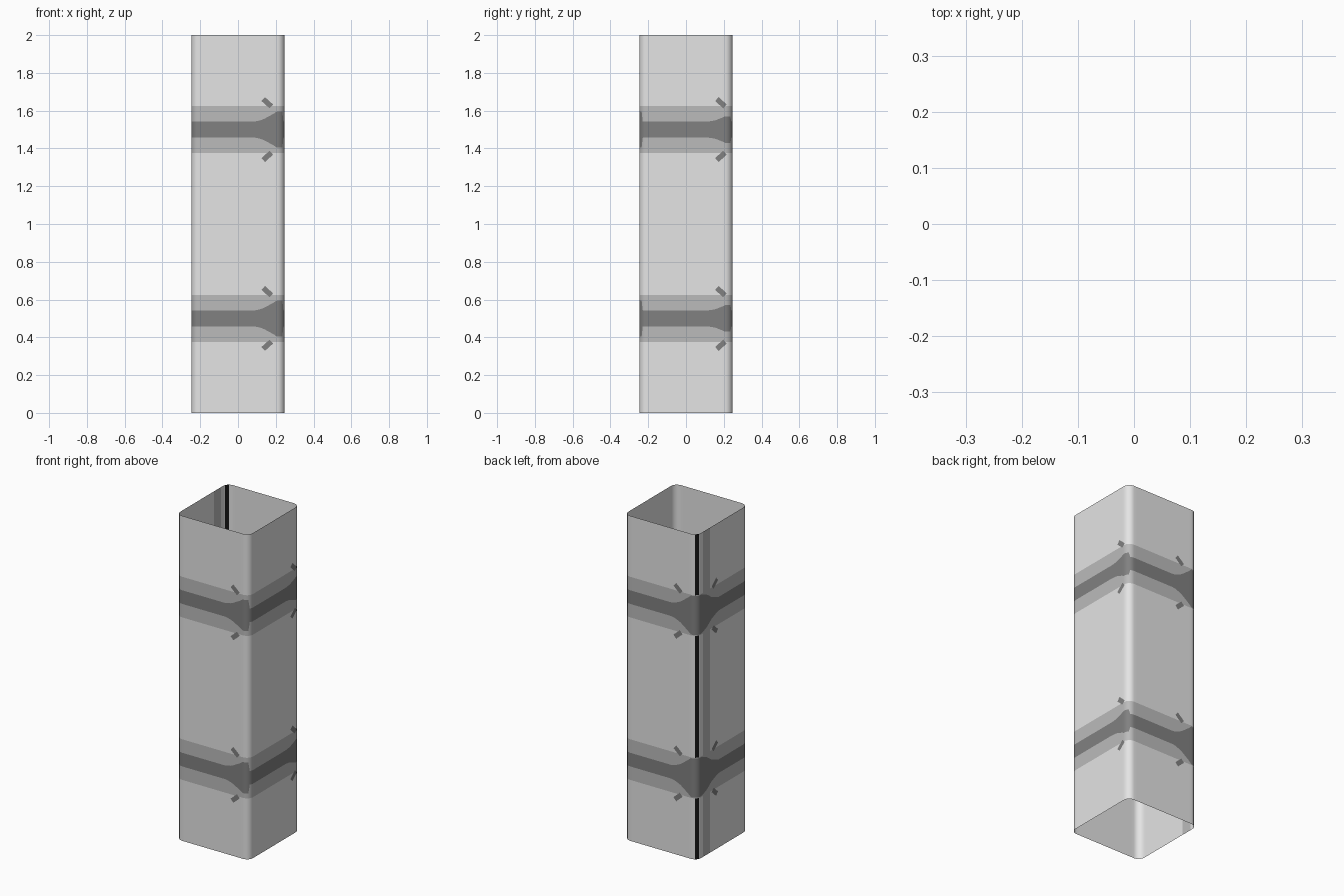
import bpy, bmesh, math
from mathutils import Vector

if "Cube" in bpy.data.objects:
    bpy.data.objects.remove(bpy.data.objects["Cube"])

HALF, R = 0.247, 0.041
FLAT = HALF - R            # half length of the flat part of a side
BANDS = (0.5, 1.5)
MID_H, DARK_H = 0.125, 0.042
BASE, MID, DARK, BLACK = range(4)


def material(name, v):
    m = bpy.data.materials.new(name)
    m.diffuse_color = (v, v, v, 1)
    m.use_nodes = True
    m.node_tree.nodes["Principled BSDF"].inputs["Base Color"].default_value = m.diffuse_color
    return m


mats = [material("light grey", 0.78), material("mid grey", 0.5),
        material("dark grey", 0.22), material("near black", 0.008)]


def interp(pts, u):
    if u <= pts[0][0]:
        return pts[0][1]
    for (a, ha), (b, hb) in zip(pts, pts[1:]):
        if u <= b:
            return ha + (hb - ha) * (u - a) / (b - a)
    return pts[-1][1]


# each side: along, outward normal, dark-stripe half height, tick position, tick mirror
SIDES = [
    (Vector((1, 0, 0)), Vector((0, -1, 0)),
     [(0.09, DARK_H), (0.13, 0.052), (0.2, 0.09), (0.24, 0.096)], 0.155, 1),
    (Vector((0, 1, 0)), Vector((1, 0, 0)),
     [(0.11, DARK_H), (0.15, 0.047), (0.2, 0.066), (0.24, 0.07)], 0.185, 1),
    (Vector((-1, 0, 0)), Vector((0, 1, 0)),
     [(0.08, DARK_H), (0.13, 0.06), (0.19, 0.105), (0.24, 0.12)], 0.12, 1),
    (Vector((0, -1, 0)), Vector((-1, 0, 0)),
     [(-0.2, 0.12), (-0.15, 0.1), (-0.1, 0.065), (-0.04, DARK_H)], -0.075, -1),
]

# columns around the tube: position, stripe half height, colour of the plain sheet
cols = []
NF, NA = 24, 8
for k, (d, n, prof, _, _) in enumerate(SIDES):
    nxt = SIDES[(k + 1) % 4][2]
    for i in range(NF):
        u = -FLAT + 2 * FLAT * i / NF
        tab = MID if k == 3 and -0.195 < u < -0.125 else BASE
        cols.append((d * u + n * HALF, interp(prof, u), tab))
    for i in range(NA):
        a = math.pi / 2 * i / NA
        p = (d + n) * FLAT + (n * math.cos(a) + d * math.sin(a)) * R
        h = interp(prof, 0.24) if i <= NA // 2 else interp(nxt, -0.24)
        seam = BLACK if k == 2 and 3 <= i <= 5 else BASE
        cols.append((p, h, seam))

# open tube made of rows that follow the stripe outlines
ROW_MAT = [BASE, MID, DARK, MID, BASE, MID, DARK, MID, BASE]
bm = bmesh.new()
rings = []
for p, h, _ in cols:
    zs = [0.0]
    for c in BANDS:
        zs += [c - MID_H, c - h, c + h, c + MID_H]
    zs.append(2.0)
    rings.append([bm.verts.new((p.x, p.y, z)) for z in zs])
for i, a in enumerate(rings):
    b = rings[(i + 1) % len(rings)]
    sheet = cols[i][2]
    for j, m in enumerate(ROW_MAT):
        f = bm.faces.new((a[j], b[j], b[j + 1], a[j + 1]))
        f.material_index = sheet if m == BASE else m
me = bpy.data.meshes.new("square_tube")
bm.to_mesh(me)
bm.free()
tube = bpy.data.objects.new("square_tube", me)
bpy.context.collection.objects.link(tube)
for m in mats:
    me.materials.append(m)
bpy.context.view_layer.objects.active = tube
tube.select_set(True)
bpy.ops.object.shade_smooth_by_angle(angle=math.radians(35))

# small slanted tick marks above and below every band
bm = bmesh.new()
LONG, THICK = 0.029, 0.014
for d, n, _, u, mir in SIDES:
    for c in BANDS:
        for s in (1, -1):
            mid = d * u + n * (HALF + 0.002) + Vector((0, 0, c + s * 0.142))
            t = (d * mir - Vector((0, 0, s * 0.9))).normalized()
            w = n.cross(t)
            q = [(-LONG, -THICK), (LONG, -THICK), (LONG, THICK), (-LONG, THICK)]
            f = bm.faces.new([bm.verts.new(mid + t * x + w * y) for x, y in q])
            f.normal_update()
            if f.normal.dot(n) < 0:
                f.normal_flip()
me = bpy.data.meshes.new("tick_marks")
bm.to_mesh(me)
bm.free()
me.materials.append(mats[DARK])
bpy.context.collection.objects.link(bpy.data.objects.new("tick_marks", me))
